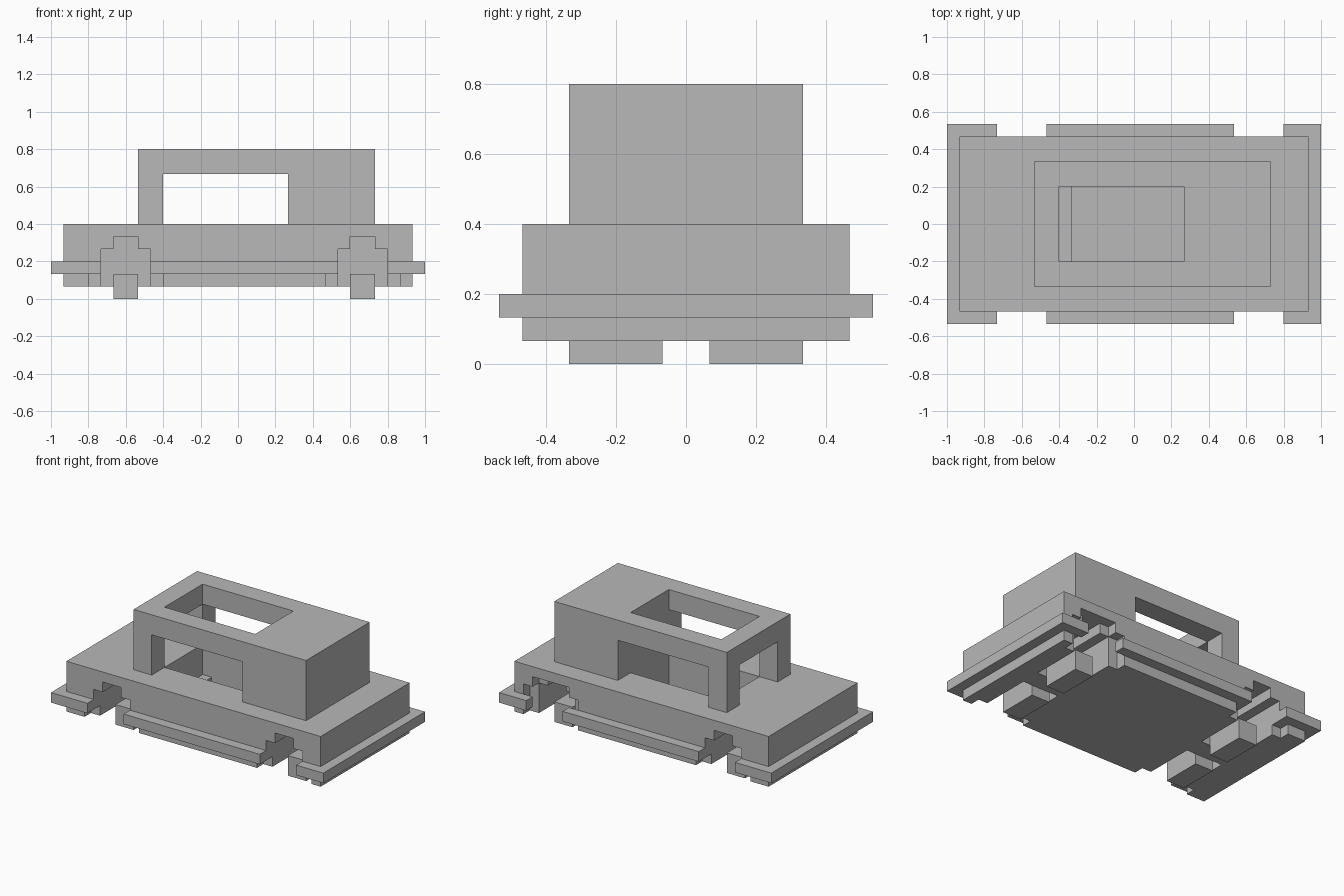
import bpy
import bmesh
from mathutils import Vector

U = 1 / 15  # one block of the building grid

cube = bpy.data.objects.get("Cube")
if cube:
    bpy.data.objects.remove(cube, do_unlink=True)

grey = bpy.data.materials.new("plain_grey")
grey.use_nodes = True
colour = (0.48, 0.48, 0.48, 1)
grey.diffuse_color = colour
grey.node_tree.nodes["Principled BSDF"].inputs["Base Color"].default_value = colour


def box(name, x, y, z):
    """Box from (low, high) ranges given in blocks."""
    bm = bmesh.new()
    bmesh.ops.create_cube(bm, size=1)
    for v in bm.verts:
        v.co = Vector([(r[0] if c < 0 else r[1]) * U for c, r in zip(v.co, (x, y, z))])
    mesh = bpy.data.meshes.new(name)
    bm.to_mesh(mesh)
    bm.free()
    mesh.materials.append(grey)
    obj = bpy.data.objects.new(name, mesh)
    bpy.context.scene.collection.objects.link(obj)
    return obj


def cut(target, x, y, z):
    """Remove a box from the target."""
    cutter = box("cutter", x, y, z)
    cutter.hide_render = True
    mod = target.modifiers.new("cut", "BOOLEAN")
    mod.operation = "DIFFERENCE"
    mod.solver = "EXACT"
    mod.object = cutter
    bpy.context.view_layer.objects.active = target
    bpy.ops.object.modifier_apply(modifier=mod.name)
    bpy.data.objects.remove(cutter, do_unlink=True)


def span(a, b, side):
    return (a, b) if side > 0 else (-b, -a)


# Body with a sunken seating area and a low step at its front
body = box("body", (-14, 14), (-7, 7), (1, 6))
cut(body, (-5, 4), (-3, 3), (2, 7))
cut(body, (-6, 4), (-3, 3), (3, 7))

# Stepped wheel wells and wheels
for axle, cx in (("front", -9), ("rear", 10)):
    for label, side in (("left", -1), ("right", 1)):
        wide = axle == "rear" and side > 0
        deep, rim = span(1, 9, side), span(6, 9, side)
        cut(body, (cx - 2, cx + 2), deep, (-1, 4))
        cut(body, (cx - 1, cx + 1), deep, (-1, 5))
        cut(body, (cx - 3, cx + 3), rim, (-1, 4 if wide else 2))
        if wide:
            cut(body, (cx - 2, cx + 2), rim, (-1, 5))
        box(f"{axle}_{label}_wheel", (cx - 1, cx + 1), span(1, 5, side), (0, 2))

# Bumper band around the body, open at the wheels
for name, x in (("front", (-15, -14)), ("rear", (14, 15))):
    box(name + "_bumper", x, (-8, 8), (2, 3))
for label, side in (("left", -1), ("right", 1)):
    for name, x in (("front_corner", (-14, -11)), ("side_sill", (-7, 8)), ("rear_corner", (12, 14))):
        box(f"{label}_{name}", x, span(7, 8, side), (2, 3))

# Cabin with side windows, windscreen and open roof
cabin = box("cabin", (-8, 11), (-5, 5), (6, 12))
cut(cabin, (-6, 4), (-6, 6), (5, 10))
cut(cabin, (-9, -5), (-3, 3), (5, 10))
cut(cabin, (-6, 4), (-3, 3), (9, 13))
